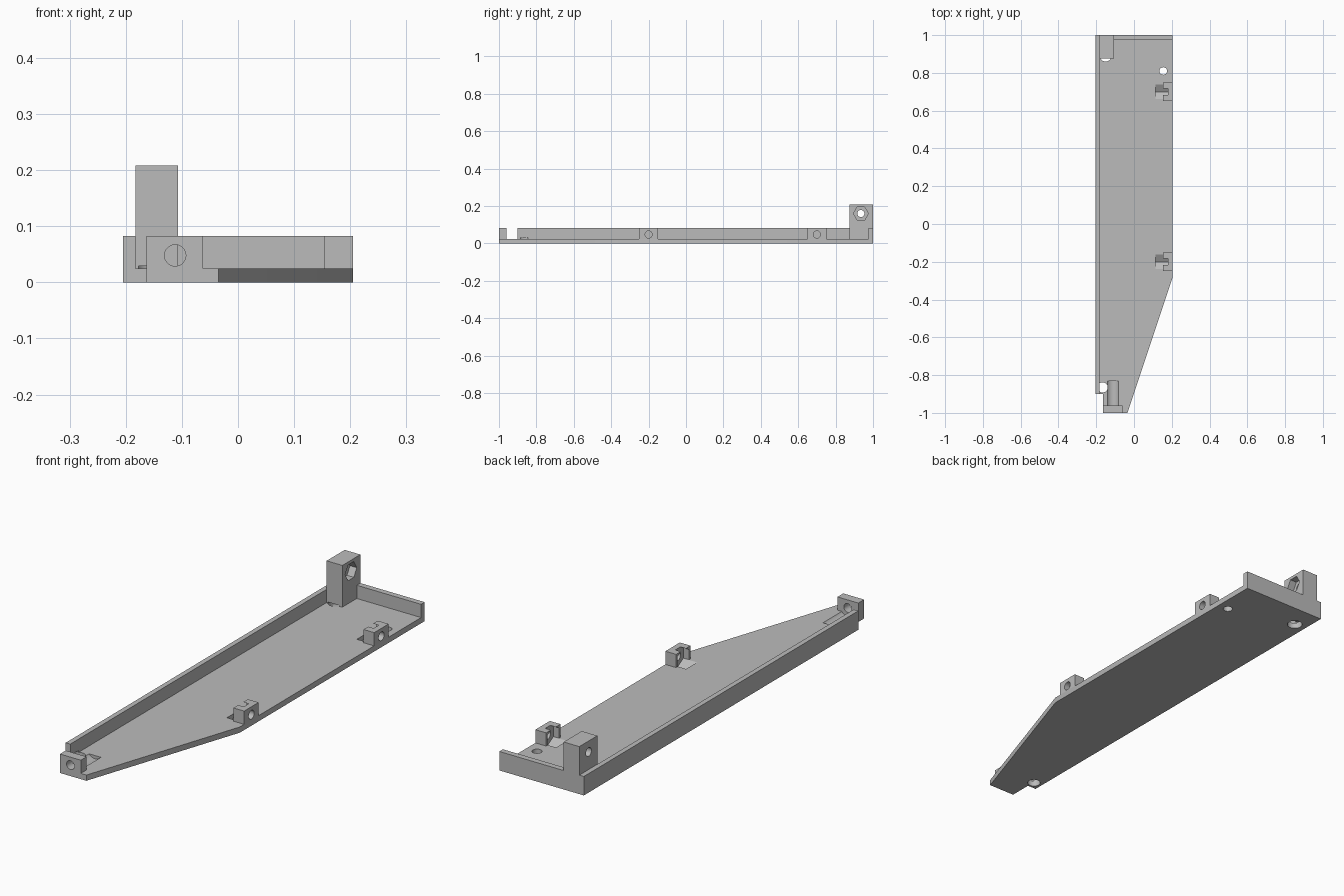
import bpy
import bmesh
import math
from mathutils import Matrix

default = bpy.data.objects.get("Cube")
if default:
    bpy.data.objects.remove(default, do_unlink=True)

grey = bpy.data.materials.new("plain grey")
grey.use_nodes = True
colour = (0.5, 0.5, 0.5, 1)
grey.diffuse_color = colour
grey.node_tree.nodes["Principled BSDF"].inputs["Base Color"].default_value = colour

FLOOR, RIM = 0.025, 0.083      # plate thickness and wall height
BOLT_Z, BOLT_R = 0.048, 0.019  # screw axis height and radius
NUT_R = 0.045


def make(name, bm):
    bmesh.ops.recalc_face_normals(bm, faces=bm.faces)
    mesh = bpy.data.meshes.new(name)
    bm.to_mesh(mesh)
    bm.free()
    obj = bpy.data.objects.new(name, mesh)
    bpy.context.collection.objects.link(obj)
    mesh.materials.append(grey)
    return obj


def box(name, x, y, z):
    bm = bmesh.new()
    bmesh.ops.create_cube(bm, size=1)
    for v in bm.verts:
        for i, (low, high) in enumerate((x, y, z)):
            v.co[i] = high if v.co[i] > 0 else low
    return make(name, bm)


def prism(name, outline, low, high):
    bm = bmesh.new()
    face = bm.faces.new([bm.verts.new((x, y, low)) for x, y in outline])
    top = bmesh.ops.extrude_face_region(bm, geom=[face])["geom"]
    verts = [g for g in top if isinstance(g, bmesh.types.BMVert)]
    bmesh.ops.translate(bm, verts=verts, vec=(0, 0, high - low))
    return make(name, bm)


def drill(parts, axis, start, end, radius, sides=40, spin=0):
    """Cut a round or six-sided hole along an axis, from start for a given end coordinate."""
    i = "XYZ".index(axis)
    centre = list(start)
    centre[i] = (start[i] + end) / 2
    turn = {"X": Matrix.Rotation(math.pi / 2, 4, "Y"),
            "Y": Matrix.Rotation(math.pi / 2, 4, "X"),
            "Z": Matrix()}[axis]
    bm = bmesh.new()
    bmesh.ops.create_cone(
        bm, cap_ends=True, segments=sides, radius1=radius, radius2=radius,
        depth=abs(end - start[i]),
        matrix=Matrix.Translation(centre) @ turn @ Matrix.Rotation(spin, 4, "Z"))
    cutter = make("hole_cutter", bm)
    cutter.hide_render = True
    for part in parts:
        mod = part.modifiers.new("hole", "BOOLEAN")
        mod.operation, mod.solver, mod.object = "DIFFERENCE", "EXACT", cutter
        bpy.context.view_layer.objects.active = part
        bpy.ops.object.modifier_apply(modifier=mod.name)
    bpy.data.objects.remove(cutter, do_unlink=True)


# Base plate with a tapered front
plate = prism("base_plate", [
    (-0.205, 1), (0.205, 1), (0.205, -0.28), (-0.035, -1),
    (-0.163, -1), (-0.163, -0.9), (-0.205, -0.9)], 0, FLOOR)

# Rims along the side and back
side_wall = box("side_wall", (-0.205, -0.183), (-0.9, 1), (FLOOR, RIM))
back_wall = box("back_wall", (-0.107, 0.205), (0.975, 1), (FLOOR, RIM))

# Tall corner post with a cross bolt and a nut recess
post = box("corner_post", (-0.183, -0.107), (0.875, 1), (FLOOR, 0.208))
drill([post], "X", (-0.3, 0.935, 0.16), 0, BOLT_R)
drill([post], "X", (-0.14, 0.935, 0.16), 0, 0.04, 6)

# Front lug with a screw channel in the plate behind it
lug = box("front_lug", (-0.163, -0.062), (-1, -0.96), (FLOOR, RIM))
drill([lug], "Y", (-0.112, -1.1, BOLT_Z), -0.9, BOLT_R)
drill([plate], "Y", (-0.112, -0.96, BOLT_Z), -0.83, 0.037)

# Side lugs with open nut pockets
parts = [plate, side_wall, back_wall, post, lug]
for name, y in (("front_side_lug", -0.2), ("back_side_lug", 0.7)):
    side_lug = box(name, (0.153, 0.205), (y - 0.05, y + 0.05), (FLOOR, RIM))
    drill([side_lug], "X", (0.1, y, BOLT_Z), 0.3, BOLT_R)
    drill([side_lug, plate], "X", (0.113, y, BOLT_Z), 0.18, NUT_R, 6, math.pi / 2)
    parts.append(side_lug)

# Mounting holes from beneath
drill([plate, side_wall], "Z", (-0.166, -0.865, -0.1), 0.033, 0.027)
drill([plate, post], "Z", (-0.15, 0.892, -0.1), 0.029, 0.032)
drill([plate], "Z", (0.155, 0.81, -0.1), 0.1, 0.02)

# Smooth bores, sharp edges
for obj in bpy.context.view_layer.objects:
    obj.select_set(obj in parts)
bpy.context.view_layer.objects.active = plate
bpy.ops.object.shade_smooth_by_angle(angle=math.radians(30))
